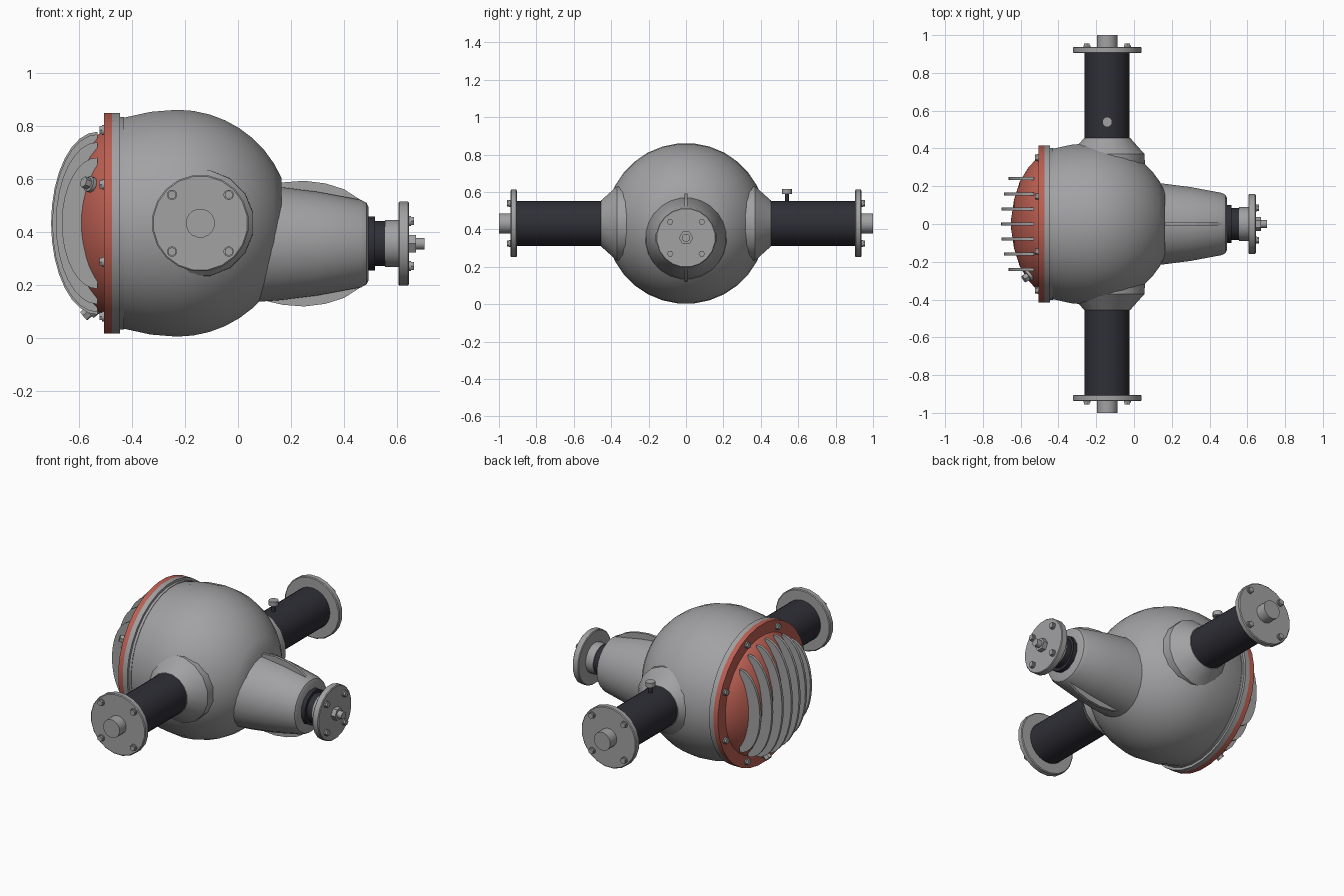
import bpy
import bmesh
import math
from mathutils import Vector

if "Cube" in bpy.data.objects:
    bpy.data.objects.remove(bpy.data.objects["Cube"])


def material(name, rgb):
    m = bpy.data.materials.new(name)
    m.use_nodes = True
    m.diffuse_color = (*rgb, 1)
    m.node_tree.nodes["Principled BSDF"].inputs["Base Color"].default_value = (*rgb, 1)
    return m


STEEL = material("grey steel", (0.36, 0.36, 0.37))
RED = material("red paint", (0.50, 0.115, 0.085))
DARK = material("dark tube paint", (0.028, 0.028, 0.038))

X, Y, Z = Vector((1, 0, 0)), Vector((0, 1, 0)), Vector((0, 0, 1))
AXLE_X, MID_Z, PINION_Z = -0.142, 0.432, 0.355


def finish(name, bm, mat, smooth=True):
    bmesh.ops.recalc_face_normals(bm, faces=bm.faces)
    mesh = bpy.data.meshes.new(name)
    bm.to_mesh(mesh)
    bm.free()
    mesh.materials.append(mat)
    ob = bpy.data.objects.new(name, mesh)
    bpy.context.collection.objects.link(ob)
    if smooth:
        bpy.ops.object.select_all(action='DESELECT')
        ob.select_set(True)
        bpy.context.view_layer.objects.active = ob
        bpy.ops.object.shade_smooth_by_angle(angle=math.radians(35))
    return ob


def lathe(name, profile, origin, axis, mat, sides=24, smooth=True):
    """Turn (distance, radius) pairs around an axis, with both ends capped."""
    bm = bmesh.new()
    rot = Z.rotation_difference(Vector(axis).normalized())
    rings = []
    for d, r in profile:
        ring = []
        for i in range(sides):
            a = math.tau * (i + 0.5) / sides
            p = Vector((r * math.cos(a), r * math.sin(a), d))
            ring.append(bm.verts.new(Vector(origin) + rot @ p))
        rings.append(ring)
    for a, b in zip(rings, rings[1:]):
        for i in range(sides):
            j = (i + 1) % sides
            bm.faces.new((a[i], a[j], b[j], b[i]))
    bm.faces.new(rings[0])
    bm.faces.new(rings[-1])
    return finish(name, bm, mat, smooth)


def rod(name, origin, axis, start, end, radius, mat, sides=24):
    return lathe(name, [(start, radius), (end, radius)], origin, axis, mat, sides, sides > 8)


def plate(name, outline, y, thickness, mat):
    """Extrude an (x, z) outline along y."""
    bm = bmesh.new()
    face = bm.faces.new([bm.verts.new((x, y - thickness / 2, z)) for x, z in outline])
    new = bmesh.ops.extrude_face_region(bm, geom=[face])["geom"]
    verts = [v for v in new if isinstance(v, bmesh.types.BMVert)]
    bmesh.ops.translate(bm, verts=verts, vec=(0, thickness, 0))
    return finish(name, bm, mat, False)


def bolt(name, origin, axis, radius=0.017, height=0.018):
    rod(name, origin, axis, -0.01, height * 0.4, radius * 1.15, STEEL, 12)
    rod(name + "_head", origin, axis, 0, height, radius, STEEL, 6)


# Main housing: round body that straightens toward the cover
centre = Vector((0, 0, MID_Z))
body = [(-0.445, 0.395), (-0.43, 0.40), (-0.33, 0.422)]
for i in range(9):
    a = math.radians(90 - i * 8.3)
    body.append((-0.23 + 0.43 * math.cos(a), 0.43 * math.sin(a)))
lathe("housing", body, centre, X, STEEL, 32)
rod("housing_lip", centre, X, -0.447, -0.43, 0.403, STEEL, 32)
rod("housing_flange", centre, X, -0.475, -0.445, 0.418, STEEL, 32)

# Red cover with bolts and plugs
rod("cover_rim", centre, X, -0.505, -0.474, 0.418, RED, 32)
dome = [(-0.50, 0.352), (-0.525, 0.338), (-0.56, 0.30), (-0.605, 0.225),
        (-0.635, 0.13), (-0.65, 0.03)]
lathe("cover_dome", dome, centre, X, RED, 32)
for i in range(8):
    a = math.tau * (i + 0.5) / 8
    p = Vector((-0.505, 0.38 * math.cos(a), MID_Z + 0.38 * math.sin(a)))
    bolt("cover_bolt", p, -X)
for y, z in ((-0.262, 0.14), (0.04, -0.315)):
    out = Vector((-0.75, y * 2, z * 2))
    base = Vector((-0.54, y, MID_Z + z))
    rod("cover_plug_boss", base, out, -0.03, 0.03, 0.03, STEEL, 12)
    rod("cover_plug_head", base, out, 0.03, 0.055, 0.022, STEEL, 6)

# Cooling fins on the cover
for i in range(-3, 4):
    y = i * 0.08
    half = math.sqrt(0.345 ** 2 - y * y)
    depth = 0.175 - 0.7 * y * y
    arc = []
    for k in range(17):
        t = math.pi * (k / 16 - 0.5)
        arc.append((-0.53 - depth * math.cos(t), MID_Z + half * math.sin(t)))
    plate("cooling_fin", arc, y, 0.016, STEEL)

# Axle arms, one on each side
for side in (-1, 1):
    base, out = Vector((AXLE_X, 0, MID_Z)), Y * side
    lathe("axle_hub", [(0.25, 0.205), (0.37, 0.202), (0.44, 0.138), (0.455, 0.125)],
          base, out, STEEL, 16)
    rod("axle_tube", base, out, 0.44, 0.91, 0.12, DARK, 32)
    lathe("axle_flange", [(0.904, 0.178), (0.908, 0.183), (0.934, 0.183), (0.938, 0.178)],
          base, out, STEEL, 20)
    rod("axle_shaft", base, out, 0.93, 1.0, 0.055, STEEL, 16)
    for sx in (-1, 1):
        for sz in (-1, 1):
            bolt("axle_bolt", base + out * 0.938 + Vector((sx, 0, sz)) * 0.107, out)

# Breather on the left-hand tube
breather = Vector((AXLE_X, 0.54, MID_Z))
rod("breather_stem", breather, Z, 0.1, 0.16, 0.012, DARK, 12)
rod("breather_cap", breather, Z, 0.158, 0.185, 0.027, STEEL, 12)

# Pinion nose, collar and drive flange
nose = Vector((0, 0, PINION_Z))
lathe("pinion_housing", [(0.03, 0.225), (0.16, 0.215), (0.30, 0.197), (0.465, 0.166),
                         (0.485, 0.155), (0.492, 0.14)], nose, X, STEEL, 24)
rod("pinion_seal", nose, X, 0.48, 0.517, 0.105, DARK, 12)
rod("pinion_collar", nose, X, 0.51, 0.56, 0.086, DARK, 20)
rod("pinion_neck", nose, X, 0.555, 0.61, 0.09, STEEL, 20)
lathe("drive_flange", [(0.605, 0.156), (0.609, 0.16), (0.641, 0.16), (0.645, 0.156)],
      nose, X, STEEL, 20)
for sy in (-1, 1):
    for sz in (-1, 1):
        bolt("drive_bolt", nose + Vector((0.645, sy * 0.085, sz * 0.085)), X)
rod("drive_nut", nose, X, 0.64, 0.672, 0.038, STEEL, 6)
rod("drive_stud", nose, X, 0.67, 0.703, 0.022, STEEL, 12)

# Strengthening ribs above and below the nose
top_rib = [(0.10, 0.40), (0.10, 0.57), (0.17, 0.586), (0.25, 0.592), (0.33, 0.582),
           (0.40, 0.56), (0.47, 0.515), (0.47, 0.40)]
plate("top_rib", top_rib, 0, 0.016, STEEL)
plate("bottom_rib", [(x, 2 * PINION_Z - z) for x, z in top_rib], 0, 0.016, STEEL)
